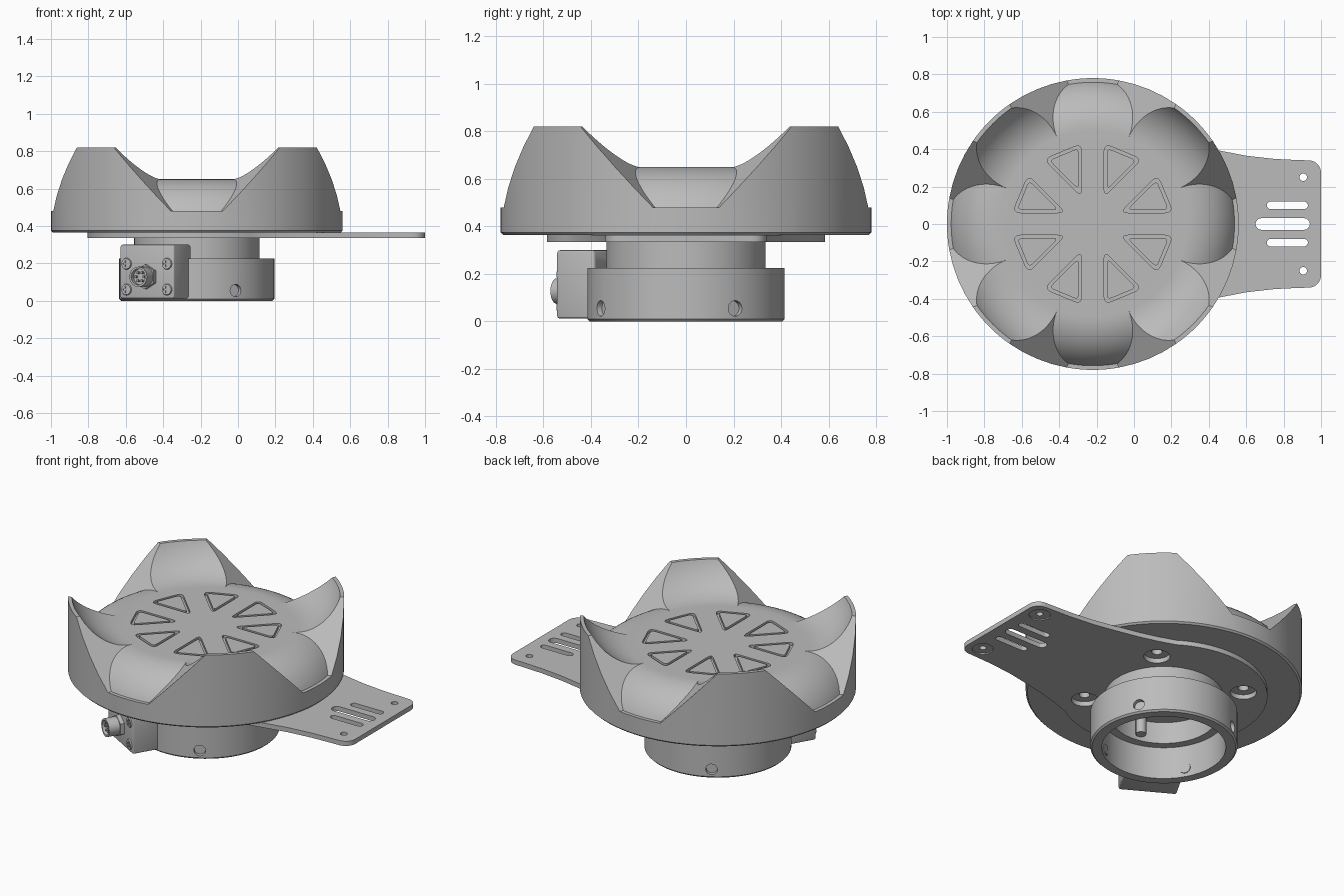
import bpy, bmesh
from math import sin, cos, tan, asin, sqrt, radians, pi, tau
from mathutils import Vector, Matrix

if "Cube" in bpy.data.objects:
    bpy.data.objects.remove(bpy.data.objects["Cube"])

CX = -0.22            # axis of the round parts
MID = 0.65            # floor level of the cup
AXIS = Vector((CX, 0, 0))

grey = bpy.data.materials.new("plain grey")
grey.use_nodes = True
grey.diffuse_color = (0.5, 0.5, 0.5, 1)
grey.node_tree.nodes["Principled BSDF"].inputs["Base Color"].default_value = (0.5, 0.5, 0.5, 1)


def finish(name, bm):
    bmesh.ops.remove_doubles(bm, verts=bm.verts, dist=1e-5)
    bmesh.ops.recalc_face_normals(bm, faces=bm.faces)
    mesh = bpy.data.meshes.new(name)
    bm.to_mesh(mesh)
    bm.free()
    mesh.materials.append(grey)
    ob = bpy.data.objects.new(name, mesh)
    bpy.context.collection.objects.link(ob)
    return ob


def loft(name, rings, closed=False):
    """Skin a list of equal rings; cap the ends or join last to first."""
    bm = bmesh.new()
    rows = [[bm.verts.new(p) for p in ring] for ring in rings]
    n = len(rows[0])
    pairs = list(zip(rows, rows[1:])) + ([(rows[-1], rows[0])] if closed else [])
    for a, b in pairs:
        for i in range(n):
            j = (i + 1) % n
            bm.faces.new((a[i], a[j], b[j], b[i]))
    if not closed:
        bm.faces.new(rows[0])
        bm.faces.new(rows[-1])
    return finish(name, bm)


def prism(name, outline, z0, z1):
    return loft(name, [[(x, y, z) for x, y in outline] for z in (z0, z1)])


def rod(name, start, direction, r, length, sides=24, r2=None):
    d = Vector(direction).normalized()
    m = (Matrix.Translation(Vector(start) + d * length / 2)
         @ d.to_track_quat('Z', 'Y').to_matrix().to_4x4())
    bm = bmesh.new()
    bmesh.ops.create_cone(bm, cap_ends=True, segments=sides, radius1=r,
                          radius2=r if r2 is None else r2, depth=length, matrix=m)
    return finish(name, bm)


def apply(ob):
    bpy.ops.object.select_all(action='DESELECT')
    ob.select_set(True)
    bpy.context.view_layer.objects.active = ob
    for m in list(ob.modifiers):
        bpy.ops.object.modifier_apply(modifier=m.name)


def cut(ob, cutters):
    for c in cutters:
        m = ob.modifiers.new("cut", 'BOOLEAN')
        m.operation, m.solver, m.object = 'DIFFERENCE', 'EXACT', c
    apply(ob)
    for c in cutters:
        bpy.data.objects.remove(c)


def rounded(points, d, n=5):
    """Round each corner of a polygon, starting d away from it."""
    out = []
    for i, p in enumerate(points):
        p, a, b = Vector(p), Vector(points[i - 1]), Vector(points[(i + 1) % len(points)])
        a, b = p + (a - p).normalized() * d, p + (b - p).normalized() * d
        for k in range(n + 1):
            t = k / n
            out.append(a * (1 - t) ** 2 + p * 2 * t * (1 - t) + b * t * t)
    return out


def polar(angle, r, z=0.0):
    return Vector((CX + r * cos(angle), r * sin(angle), z))


# Cup: raised and lowered scoops alternate, joined by sloping flanks
def cup_ring(r):
    d = max(r - 0.5, 0)
    f = min(0.17, 0.28 - sqrt(max(0.28 ** 2 - d * d, 0)))
    slope = 1.03
    phi = asin(f / (slope * r))
    pts = []
    for k in range(8):
        line, s = radians(22.5 + 45 * k), 1 if k % 2 == 0 else -1
        for u in (-1, -0.5, 0, 0.5, 1):
            pts.append(polar(line + phi * u, r, MID + s * slope * r * sin(phi * u)))
        for i in range(1, 8):
            pts.append(polar(line + phi + (pi / 4 - 2 * phi) * i / 8, r, MID + s * f))
    return pts


radii = [0.46] + [0.5 + 0.02 * i for i in range(13)] + [0.75, 0.7575, 0.78]
rings = [cup_ring(r) for r in radii]
for r, z in ((0.78, 0.375), (0.77, 0.365)):
    rings.append([AXIS + (p - AXIS).to_2d().normalized().to_3d() * r + Vector((0, 0, z))
                  for p in rings[len(radii) - 1]])
cup = loft("cup", rings)


# Rounded triangular grooves in the cup floor
def triangle(angle, off, z):
    g, dist, h = 0.06 + off, 0.42 - off, pi / 8
    w = dist * tan(h) - g / cos(h)
    pts = rounded([(g / sin(h), 0), (dist, -w), (dist, w)], 0.045 - off)
    return [(CX + x * cos(angle) - y * sin(angle), x * sin(angle) + y * cos(angle), z)
            for x, y in pts]


grooves = []
for k in range(8):
    a = radians(22.5 + 45 * k)
    steps = ((0, MID - 0.018), (0, MID + 0.02), (0.016, MID + 0.02), (0.016, MID - 0.018))
    grooves.append(loft("groove", [triangle(a, o, z) for o, z in steps], closed=True))
diagonals = [radians(45 + 90 * k) for k in range(4)]
bores = [rod("bore", polar(a, 0.45, 0.3), (0, 0, 1), 0.03, 0.12) for a in diagonals]
cut(cup, grooves + bores)

# Mounting plate: a disc drawn out into a slotted arm
side = [(0.2, 0.455), (0.32, 0.422), (0.46, 0.392), (0.6, 0.365), (0.75, 0.348), (0.85, 0.343)]
corner = [(1 - 0.065 + 0.065 * cos(t), 0.275 + 0.065 * sin(t))
          for t in (pi / 2 * (1 - i / 6) for i in range(7))]
upper = side + corner
disc = [polar(radians(57 + 246 * i / 64), 0.585).to_2d() for i in range(65)]
outline = [tuple(p) for p in disc] + [(x, -y) for x, y in upper] + upper[::-1]
plate = prism("mounting_plate", outline, 0.335, 0.364)


def slot(x0, x1, y, r):
    arc = [radians(-90 + 22.5 * i) for i in range(9)]
    return prism("slot", [(x1 - r + r * cos(t), y + r * sin(t)) for t in arc]
                 + [(x0 + r - r * cos(t), y - r * sin(t)) for t in arc], 0.2, 0.5)


holes = [slot(0.71, 0.93, 0.1, 0.02), slot(0.65, 0.94, 0, 0.031), slot(0.71, 0.93, -0.1, 0.02)]
for y in (-0.25, 0.25):
    holes.append(rod("hole", (0.905, y, 0.2), (0, 0, 1), 0.02, 0.3))
    holes.append(rod("recess", (0.905, y, 0.3), (0, 0, 1), 0.06, 0.042))
holes += [rod("bore", polar(a, 0.45, 0.3), (0, 0, 1), 0.075, 0.1) for a in diagonals]
cut(plate, holes)

# Hollow base collar and neck
profile = [(0.35, 0), (0.405, 0), (0.415, 0.01), (0.415, 0.225), (0.335, 0.225),
           (0.335, 0.336), (0.3, 0.336), (0.3, 0.2), (0.35, 0.2)]
collar = loft("base_collar", [[polar(tau * i / 96, r, z) for i in range(96)]
                              for r, z in profile], closed=True)
quarter = [radians(30 + 90 * k) for k in range(4)]
cut(collar, [rod("hole", polar(a, 0.25, 0.055), (cos(a), sin(a), 0), 0.033, 0.25)
             for a in quarter])
for i, a in enumerate(quarter):
    rod(f"set_screw_{i + 1}", polar(a, 0.345, 0.055), (cos(a), sin(a), 0), 0.0325, 0.045)
rod("locating_pin", (CX - 0.05, -0.26, 0.22), (0, 0, 1), 0.03, 0.12)

# Connector box, turned to face outward
turn = radians(240)
out = Vector((cos(turn), sin(turn), 0))
across = Vector((-sin(turn), cos(turn), 0))


def on_box(radial, lateral, z):
    return AXIS + out * radial + across * lateral + Vector((0, 0, z))


box = loft("connector_box", [[on_box(r, s * 0.167, z) for s, z in
                              ((-1, 0.012), (1, 0.012), (1, 0.3), (-1, 0.3))]
                             for r in (0.35, 0.535)])
bev = box.modifiers.new("bevel", 'BEVEL')
bev.width, bev.segments = 0.012, 3
apply(box)
inside = rod("collar_clearance", (CX, 0, -0.1), (0, 0, 1), 0.38, 0.325, 64)
cut(box, [inside])

for i, (lat, z) in enumerate(((-1, 0.06), (1, 0.06), (-1, 0.198), (1, 0.198))):
    head = rod(f"box_screw_{i + 1}", on_box(0.53, lat * 0.125, z), out, 0.033, 0.012, 24, 0.028)
    cross = []
    for p, q in ((0.018, 0.005), (0.005, 0.018)):
        cross.append(loft("cross_slot", [[on_box(r, lat * 0.125 + u * p, z + v * q) for u, v in
                                          ((-1, -1), (1, -1), (1, 1), (-1, 1))]
                                         for r in (0.536, 0.56)]))
    cut(head, cross)

# Round plug socket with hexagonal nut
rod("socket_nut", on_box(0.53, 0, 0.128), out, 0.066, 0.03, 6)
socket = rod("socket", on_box(0.53, 0, 0.128), out, 0.054, 0.098, 32)
cut(socket, [rod("mouth", on_box(0.6, 0, 0.128), out, 0.043, 0.06, 32)])
for i in range(6):
    t = tau * i / 6
    rod(f"socket_pin_{i + 1}", on_box(0.59, 0.025 * cos(t), 0.128 + 0.025 * sin(t)),
        out, 0.007, 0.028, 10)

# Smooth shading with sharp edges kept
bpy.ops.object.select_all(action='DESELECT')
for ob in bpy.context.collection.objects:
    if ob.type == 'MESH' and grey.name in ob.data.materials:
        ob.select_set(True)
        bpy.context.view_layer.objects.active = ob
bpy.ops.object.shade_smooth_by_angle(angle=radians(22))
